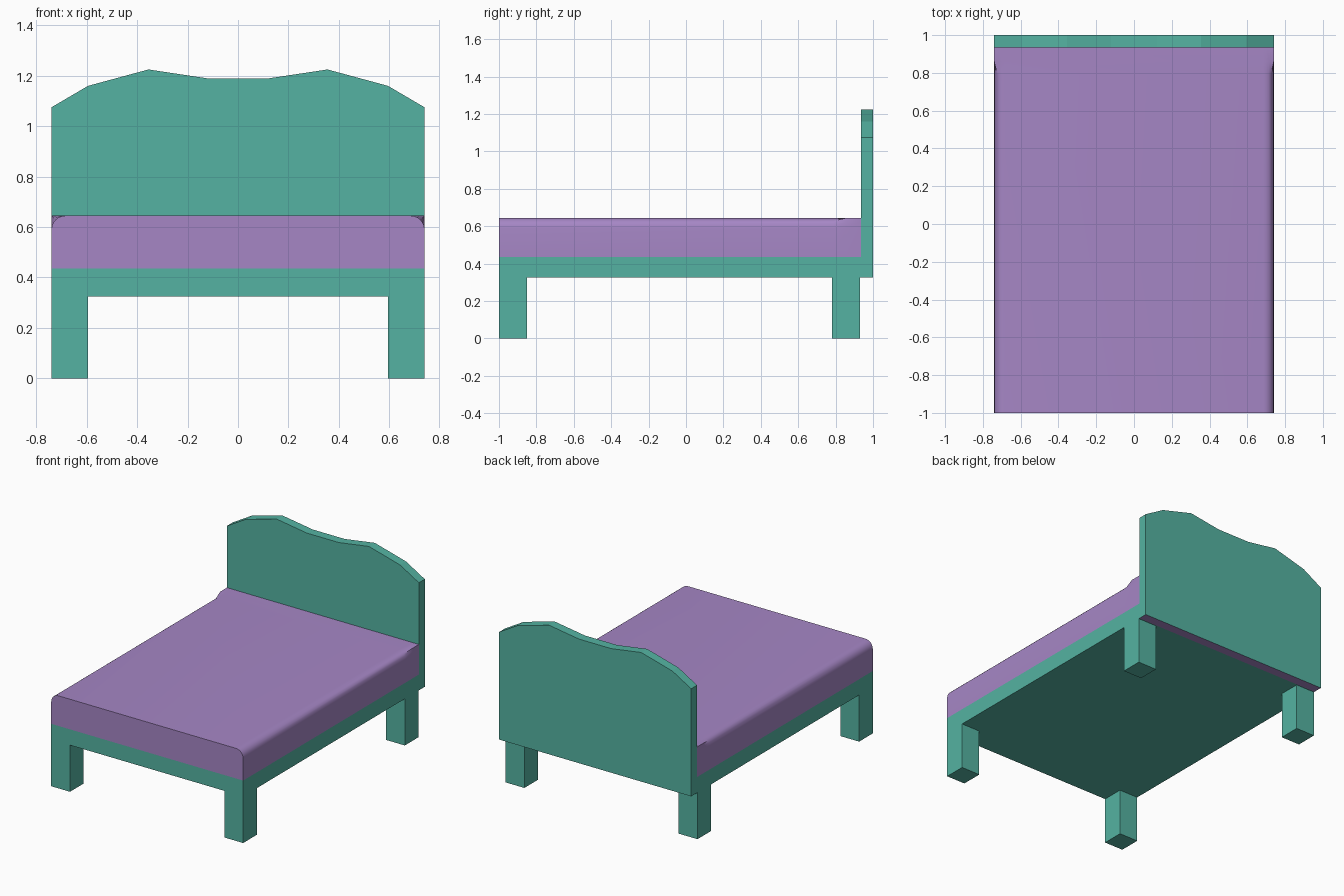
import bpy, bmesh, math

if "Cube" in bpy.data.objects:
    bpy.data.objects.remove(bpy.data.objects["Cube"])


def material(name, color):
    m = bpy.data.materials.new(name)
    m.diffuse_color = color
    m.use_nodes = True
    m.node_tree.nodes["Principled BSDF"].inputs["Base Color"].default_value = m.diffuse_color
    return m


GREEN = material("frame_green", (0.09, 0.45, 0.36, 1))
PURPLE = material("mattress_purple", (0.38, 0.24, 0.56, 1))


def loft(name, rings, mats):
    """Skin a closed solid through rings of equal point count."""
    bm = bmesh.new()
    rows = [[bm.verts.new(p) for p in ring] for ring in rings]
    n = len(rows[0])
    for a, b in zip(rows, rows[1:]):
        for i in range(n):
            j = (i + 1) % n
            bm.faces.new((a[i], a[j], b[j], b[i]))
    bm.faces.new(rows[0])
    bm.faces.new(rows[-1])
    bmesh.ops.recalc_face_normals(bm, faces=bm.faces)
    mesh = bpy.data.meshes.new(name)
    bm.to_mesh(mesh)
    bm.free()
    for m in mats:
        mesh.materials.append(m)
    ob = bpy.data.objects.new(name, mesh)
    bpy.context.collection.objects.link(ob)
    return ob


def prism(name, profile, y0, y1, mats):
    return loft(name, [[(x, y, z) for x, z in profile] for y in (y0, y1)], mats)


def box(name, x0, x1, y0, y1, z0, z1):
    return prism(name, [(x0, z0), (x1, z0), (x1, z1), (x0, z1)], y0, y1, [GREEN])


W, HEAD, BASE, DECK, TOP = 0.74, 0.935, 0.325, 0.435, 0.645

# Bed base and four square legs
box("bed_base", -W, W, -1, HEAD, BASE, DECK)
for side, x0, x1 in (("left", -W, -0.595), ("right", 0.595, W)):
    box("front_leg_" + side, x0, x1, -1, -0.85, 0, BASE)
    box("back_leg_" + side, x0, x1, 0.78, 0.93, 0, BASE)

# Headboard with a wavy top, purple underside
crest = [(W, 1.075), (0.595, 1.16), (0.355, 1.225), (0.123, 1.19)]
outline = [(-W, BASE), (W, BASE)] + crest + [(-x, z) for x, z in reversed(crest)]
headboard = prism("headboard", outline, HEAD, 1.0, [GREEN, PURPLE])
for face in headboard.data.polygons:
    if face.normal.z < -0.9:
        face.material_index = 1


# Mattress: rounded long edges that square off next to the headboard
def mattress_ring(y, square):
    r, steps = 0.055, 6
    half = [(W, DECK)]
    for i in range(steps + 1):
        a = math.pi / 2 * i / steps
        c, s = math.cos(a), math.sin(a)
        k = max(c, s)
        c, s = c + (c / k - c) * square, s + (s / k - s) * square
        half.append((W - r + r * c, TOP - r + r * s))
    return [(x, y, z) for x, z in half + [(-x, z) for x, z in reversed(half)]]


mattress = loft("mattress", [mattress_ring(-1, 0), mattress_ring(0.79, 0),
                             mattress_ring(0.86, 1), mattress_ring(HEAD, 1)], [PURPLE])
bpy.context.view_layer.objects.active = mattress
mattress.select_set(True)
bpy.ops.object.shade_smooth_by_angle(angle=math.radians(40))
